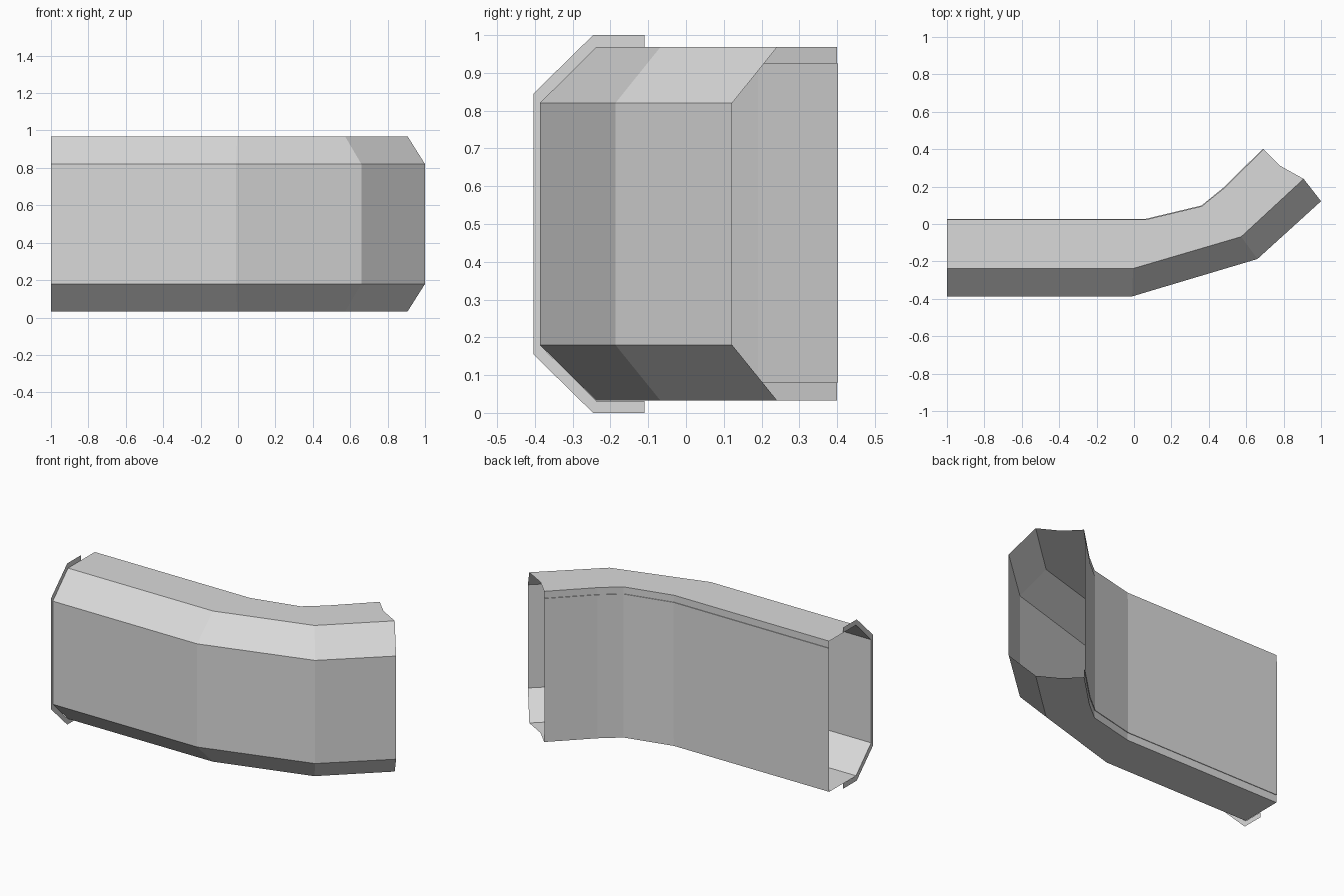
import bpy
import bmesh
from mathutils import Vector

cube = bpy.data.objects.get("Cube")
if cube:
    bpy.data.objects.remove(cube, do_unlink=True)

grey = bpy.data.materials.new("light_grey")
grey.use_nodes = True
COLOUR = (0.7, 0.7, 0.7, 1)
grey.diffuse_color = COLOUR
grey.node_tree.nodes["Principled BSDF"].inputs["Base Color"].default_value = COLOUR

# Plan lines of the bent duct, running from -x to +x
FRONT = [(-1, -.387), (-.01, -.387), (.66, -.187), (1, .122)]
SHOULDER = [(-1, -.238), (-.005, -.238), (.573, -.068), (.907, .241)]
BACK = [(-1, .024), (.065, .024), (.362, .095), (.477, .188), (.693, .4)]
END_NOTCH = (.78, .312)
BOTTOM, TOP = .033, .968
WALL_LOW, WALL_HIGH = .18, .82
PANEL_LOW, PANEL_HIGH = .08, .925
PROUD = .004


def at(line, z):
    return [Vector((x, y, z)) for x, y in line]


def outward(line, distance):
    """Shift a plan line to its left side."""
    points = [Vector(p) for p in line]
    moved = []
    for i, p in enumerate(points):
        t = (points[min(i + 1, len(points) - 1)] - points[max(i - 1, 0)]).normalized()
        moved.append((p.x - t.y * distance, p.y + t.x * distance))
    return moved


def strip(lower, upper):
    """Quads between two lines with the same number of points."""
    return [[lower[i], lower[i + 1], upper[i + 1], upper[i]] for i in range(len(lower) - 1)]


def make(name, polygons):
    bm = bmesh.new()
    for polygon in polygons:
        bm.faces.new([bm.verts.new(p) for p in polygon])
    bmesh.ops.remove_doubles(bm, verts=bm.verts, dist=.0005)
    mesh = bpy.data.meshes.new(name)
    bm.to_mesh(mesh)
    bm.free()
    mesh.materials.append(grey)
    obj = bpy.data.objects.new(name, mesh)
    bpy.context.collection.objects.link(obj)
    return obj


# Front wall with its upper and lower chamfers
front_lines = [at(SHOULDER, BOTTOM), at(FRONT, WALL_LOW),
               at(FRONT, WALL_HIGH), at(SHOULDER, TOP)]
shell = []
for low, high in zip(front_lines, front_lines[1:]):
    shell += strip(low, high)

# Flat top and bottom plates with the notched open end
outline = SHOULDER + [END_NOTCH] + BACK[::-1]
shell.append(at(outline, TOP))
shell.append(at(outline[::-1], BOTTOM))
make("duct_shell", shell)

# Back wall: narrow lips with a slightly raised panel between them
rear = BACK[::-1]
raised = outward(BACK, PROUD)[::-1]
rear_lines = [at(rear, BOTTOM), at(rear, PANEL_LOW), at(raised, PANEL_LOW),
              at(raised, PANEL_HIGH), at(rear, PANEL_HIGH), at(rear, TOP)]
back = []
for low, high in zip(rear_lines, rear_lines[1:]):
    back += strip(low, high)
make("back_panel", back)

# Thin flange around the straight open end
inner_half = [(-.11, TOP), (-.238, TOP), (-.387, WALL_HIGH)]
outer_half = [(-.11, 1), (-.246, 1), (-.404, .845)]


def flange_line(half):
    full = half + [(y, 1 - z) for y, z in half[::-1]]
    return [Vector((-1, y, z)) for y, z in full]


make("end_flange", strip(flange_line(outer_half), flange_line(inner_half)))
